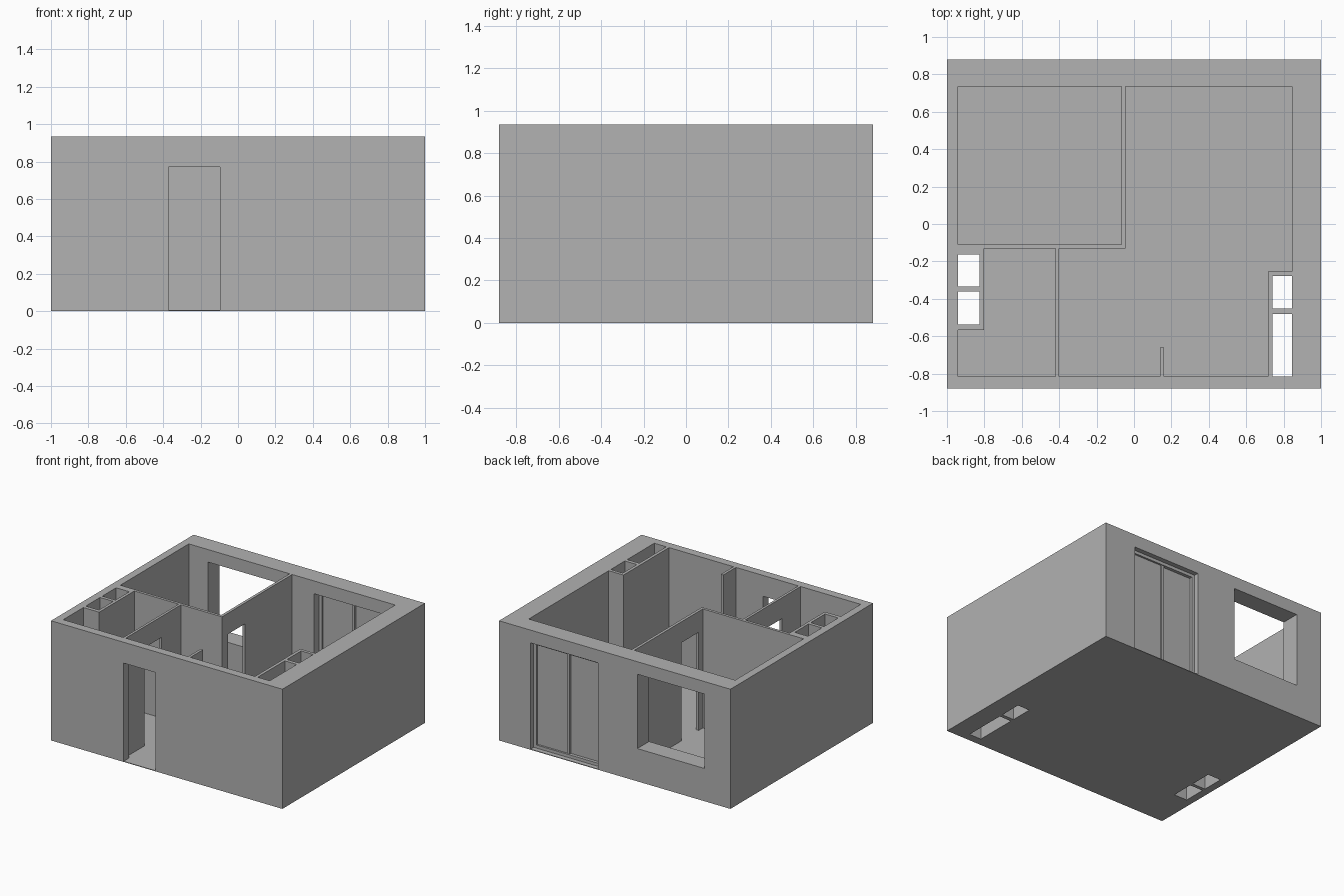
import bpy
import bmesh

cube = bpy.data.objects.get("Cube")
if cube:
    bpy.data.objects.remove(cube, do_unlink=True)

H = 0.935          # wall height
FLOOR = 0.005      # slab thickness
DOOR = 0.772       # door head height
LEFT, RIGHT, FRONT, BACK = -0.94, 0.845, -0.815, 0.735   # inner faces

GREY = (0.445, 0.445, 0.445, 1)
mat = bpy.data.materials.new("plaster_grey")
mat.diffuse_color = GREY
mat.use_nodes = True
mat.node_tree.nodes["Principled BSDF"].inputs["Base Color"].default_value = GREY


def prism(name, outline, z0, z1):
    """Extrude a floor-plan outline from z0 to z1."""
    bm = bmesh.new()
    face = bm.faces.new([bm.verts.new((x, y, z0)) for x, y in outline])
    new = bmesh.ops.extrude_face_region(bm, geom=[face])["geom"]
    verts = [v for v in new if isinstance(v, bmesh.types.BMVert)]
    bmesh.ops.translate(bm, verts=verts, vec=(0, 0, z1 - z0))
    bmesh.ops.recalc_face_normals(bm, faces=bm.faces)
    mesh = bpy.data.meshes.new(name)
    bm.to_mesh(mesh)
    bm.free()
    mesh.materials.append(mat)
    obj = bpy.data.objects.new(name, mesh)
    bpy.context.collection.objects.link(obj)
    return obj


def box(name, x0, x1, y0, y1, z0=FLOOR, z1=H):
    return prism(name, [(x0, y0), (x1, y0), (x1, y1), (x0, y1)], z0, z1)


def cut(obj, *bounds):
    """Subtract boxes from an object and bake the result."""
    for b in bounds:
        cutter = box("cutter", *b)
        cutter.hide_render = True
        mod = obj.modifiers.new("cut", "BOOLEAN")
        mod.operation = "DIFFERENCE"
        mod.solver = "EXACT"
        mod.object = cutter
        bpy.context.view_layer.update()
        deps = bpy.context.evaluated_depsgraph_get()
        baked = bpy.data.meshes.new_from_object(obj.evaluated_get(deps))
        obj.modifiers.clear()
        obj.data = baked
        bpy.data.objects.remove(cutter, do_unlink=True)


# Service shafts: hole bounds in plan
left_holes = [(LEFT, -0.826, -0.334, -0.163), (LEFT, -0.826, -0.537, -0.361)]
right_holes = [(0.741, RIGHT, -0.452, -0.278), (0.741, RIGHT, FRONT, -0.481)]

# Floor slab with shaft holes
floor = box("floor", LEFT, RIGHT, FRONT, BACK, 0, FLOOR)
cut(floor, *[(*h, -1, 1) for h in left_holes + right_holes])

# Outer walls with entrance, terrace opening and bedroom window
TX0, TX1, TZ = 0.143, 0.727, 0.835
outer = box("outer_walls", -1, 1, -0.88, 0.88, 0, H)
cut(outer,
    (LEFT, RIGHT, FRONT, BACK, -1, 2),
    (-0.372, -0.097, -1, -0.7, FLOOR, DOOR),
    (TX0, TX1, 0.7, 1, FLOOR, TZ),
    (-0.775, -0.195, 0.7, 1, 0.256, 0.837))
box("entrance_threshold", -0.372, -0.097, -0.88, FRONT, 0, FLOOR)
box("terrace_threshold", TX0, TX1, BACK, 0.88, 0, FLOOR)

# Bedroom partition, L shaped, with a door
bedroom = prism("bedroom_partition",
                [(LEFT, -0.132), (-0.046, -0.132), (-0.046, BACK),
                 (-0.068, BACK), (-0.068, -0.11), (LEFT, -0.11)], FLOOR, H)
cut(bedroom, (-0.1, 0, -0.06, 0.155, -1, DOOR))

# Bathroom partition with a door
bathroom = box("bathroom_partition", -0.42, -0.4, FRONT, -0.132)
cut(bathroom, (-0.5, -0.3, -0.585, -0.375, -1, DOOR))

# Short wall stub by the kitchen
box("kitchen_stub_wall", 0.139, 0.16, FRONT, -0.66)

# Shaft enclosures
left_shaft = box("left_shaft", LEFT, -0.803, -0.567, -0.132)
right_shaft = box("right_shaft", 0.717, RIGHT, FRONT, -0.253)
for shaft, holes in ((left_shaft, left_holes), (right_shaft, right_holes)):
    for x0, x1, y0, y1 in holes:
        # run the hole past the outer wall face so no skin remains there
        x0 -= 0.02 * (x0 == LEFT)
        x1 += 0.02 * (x1 == RIGHT)
        y0 -= 0.02 * (y0 == FRONT)
        cut(shaft, (x0, x1, y0, y1, -1, 2))

# Sliding terrace door: frame, two staggered panels and a meeting stile
B = 0.024
MID = (TX0 + TX1) / 2
frame = box("terrace_door_frame", TX0, TX1, 0.797, 0.842, FLOOR, TZ)
cut(frame, (TX0 + B, TX1 - B, 0.7, 1, FLOOR + B, TZ - B))
box("terrace_panel_right", TX0 + B, MID, 0.812, 0.817, FLOOR + B, TZ - B)
box("terrace_panel_left", MID, TX1 - B, 0.822, 0.827, FLOOR + B, TZ - B)
box("terrace_meeting_stile", MID - 0.011, MID + 0.011, 0.804, 0.835,
    FLOOR + B, TZ - B)
